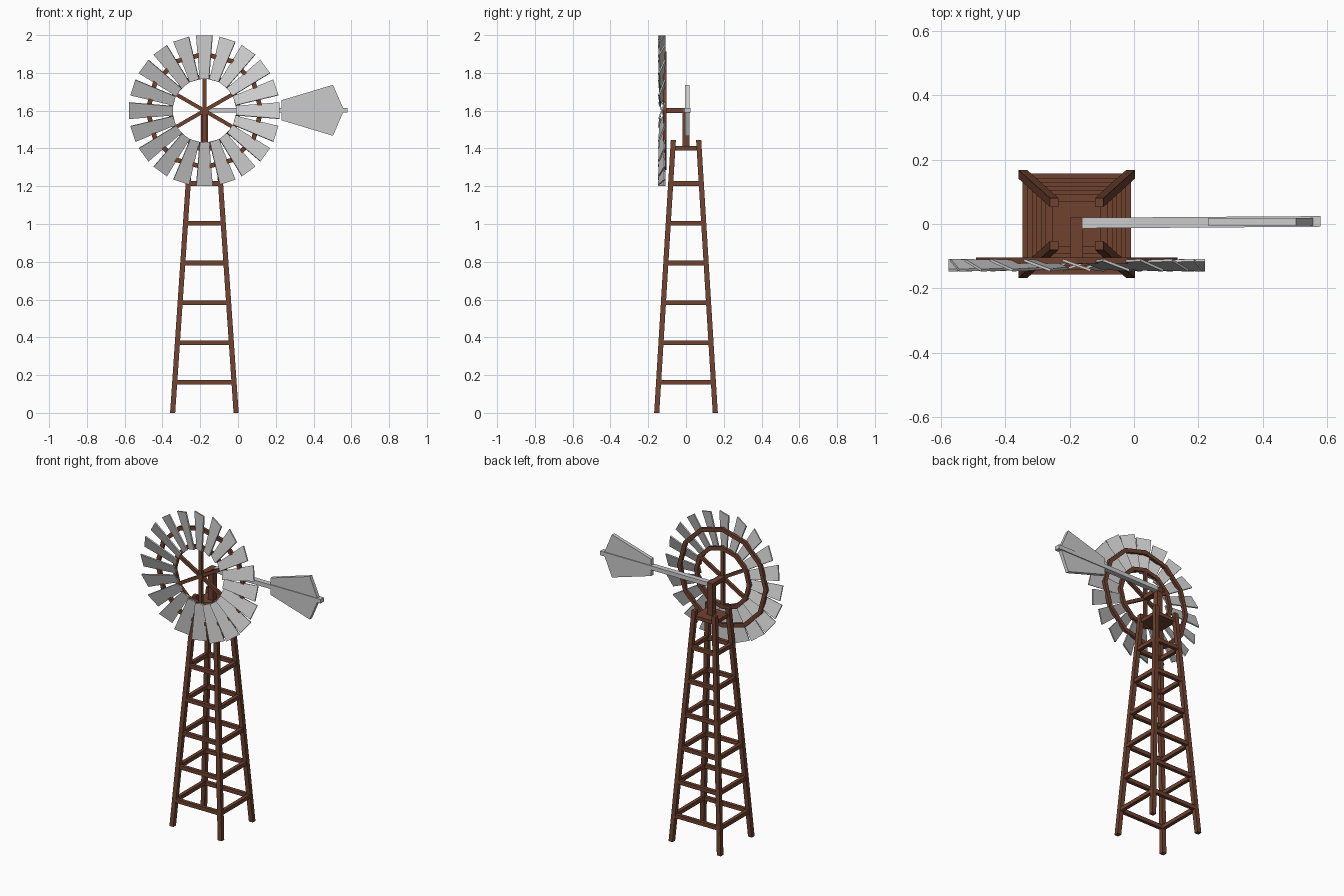
import bpy, bmesh
from math import cos, sin, radians, pi
from mathutils import Vector, Matrix

if "Cube" in bpy.data.objects:
    bpy.data.objects.remove(bpy.data.objects["Cube"])

CX, HUB_Z = -0.178, 1.60
WHEEL_Y = -0.125

brown = bpy.data.materials.new("brown_wood")
brown.diffuse_color = (0.16, 0.055, 0.03, 1)
brown.use_nodes = True
brown.node_tree.nodes["Principled BSDF"].inputs["Base Color"].default_value = brown.diffuse_color


def make(name, bm, mat=None):
    bmesh.ops.recalc_face_normals(bm, faces=bm.faces)
    me = bpy.data.meshes.new(name)
    bm.to_mesh(me)
    bm.free()
    ob = bpy.data.objects.new(name, me)
    bpy.context.collection.objects.link(ob)
    if mat:
        me.materials.append(mat)
    return ob


def loft(bm, rings, closed=False):
    """Skin a list of equal-length point rings; cap the ends unless closed."""
    vs = [[bm.verts.new(p) for p in r] for r in rings]
    n = len(vs[0])
    pairs = list(zip(vs, vs[1:])) + ([(vs[-1], vs[0])] if closed else [])
    for a, b in pairs:
        for i in range(n):
            j = (i + 1) % n
            bm.faces.new((a[i], a[j], b[j], b[i]))
    if not closed:
        bm.faces.new(vs[0])
        bm.faces.new(vs[-1])


def beam(bm, a, b, u, v):
    """Straight bar from a to b; u and v are half-width vectors of its section."""
    u, v = Vector(u), Vector(v)
    loft(bm, [[Vector(p) + s * u + t * v for s, t in ((-1, -1), (1, -1), (1, 1), (-1, 1))]
              for p in (a, b)])


def leg_half(z):
    """Half spacing of the leg centres at height z."""
    t = z / 1.445
    return 0.168 + (0.070 - 0.168) * t, 0.155 + (0.067 - 0.155) * t


# Four leaning legs
bm = bmesh.new()
for sx in (-1, 1):
    for sy in (-1, 1):
        ends = []
        for z in (0, 1.445):
            hx, hy = leg_half(z)
            ends.append((CX + sx * hx, sy * hy, z))
        beam(bm, *ends, (0.0135, 0, 0), (0, 0.0135, 0))
make("tower_legs", bm, brown)

# Rungs on all four sides
bm = bmesh.new()
for k in range(6):
    z = 0.162 + 0.2105 * k
    hx, hy = leg_half(z)
    for s in (-1, 1):
        beam(bm, (CX - hx, s * hy, z), (CX + hx, s * hy, z), (0, 0.011, 0), (0, 0, 0.012))
        beam(bm, (CX + s * hx, -hy, z), (CX + s * hx, hy, z), (0.011, 0, 0), (0, 0, 0.012))
make("tower_rungs", bm, brown)

# Platform
bm = bmesh.new()
beam(bm, (CX, 0, 1.39), (CX, 0, 1.412), (0.076, 0, 0), (0, 0.072, 0))
make("platform", bm, brown)

# Mast and wheel shaft
bm = bmesh.new()
beam(bm, (CX, 0, 1.40), (CX, 0, 1.59), (0.018, 0, 0), (0, 0.018, 0))
make("mast", bm, brown)
bm = bmesh.new()
beam(bm, (CX, -0.125, HUB_Z), (CX, 0.02, HUB_Z), (0.019, 0, 0), (0, 0, 0.013))
make("wheel_shaft", bm, brown)

# Spokes
bm = bmesh.new()
hub = Vector((CX, -0.113, HUB_Z))
for k in range(6):
    a = radians(30 + 60 * k)
    d, t = Vector((cos(a), 0, sin(a))), Vector((-sin(a), 0, cos(a)))
    beam(bm, hub, hub + d * 0.18, t * 0.010, (0, 0.009, 0))
make("wheel_spokes", bm, brown)

# Two twelve-sided rings behind the blades
for name, r0, r1 in (("inner_ring", 0.172, 0.196), ("outer_ring", 0.288, 0.313)):
    bm = bmesh.new()
    rings = []
    for k in range(12):
        a = 2 * pi * k / 12
        rings.append([(CX + r * cos(a), y, HUB_Z + r * sin(a))
                      for r, y in ((r0, -0.122), (r1, -0.122), (r1, -0.104), (r0, -0.104))])
    loft(bm, rings, closed=True)
    make(name, bm, brown)

# Twenty pitched blades, widening outwards
bm = bmesh.new()
pitch = radians(20)
for k in range(20):
    rot = Matrix.Rotation(-2 * pi * k / 20, 3, 'Y')
    rings = []
    for r, w in ((0.167, 0.026), (0.398, 0.046)):
        ring = []
        for s, t in ((-1, -1), (1, -1), (1, 1), (-1, 1)):
            # section across the blade: clockwise edge leans to the front
            z = s * w * cos(pitch) - t * 0.004 * sin(pitch)
            y = s * w * sin(pitch) + t * 0.004 * cos(pitch)
            ring.append(rot @ Vector((r, y, z)) + Vector((CX, WHEEL_Y - 0.003, HUB_Z)))
        rings.append(ring)
    loft(bm, rings)
make("wheel_blades", bm)

# Tail boom
bm = bmesh.new()
beam(bm, (-0.16, 0.003, 1.602), (0.58, 0.008, 1.602), (0, 0.0165, 0), (0, 0, 0.013))
make("tail_boom", bm)

# Tail vane
bm = bmesh.new()
outline = [(0.23, 0.053), (0.503, 0.135), (0.556, 0.012)]
outline += [(x, -z) for x, z in reversed(outline)]
loft(bm, [[(x, y, 1.602 + z) for x, z in outline] for y in (-0.005, 0.018)])
make("tail_vane", bm)
